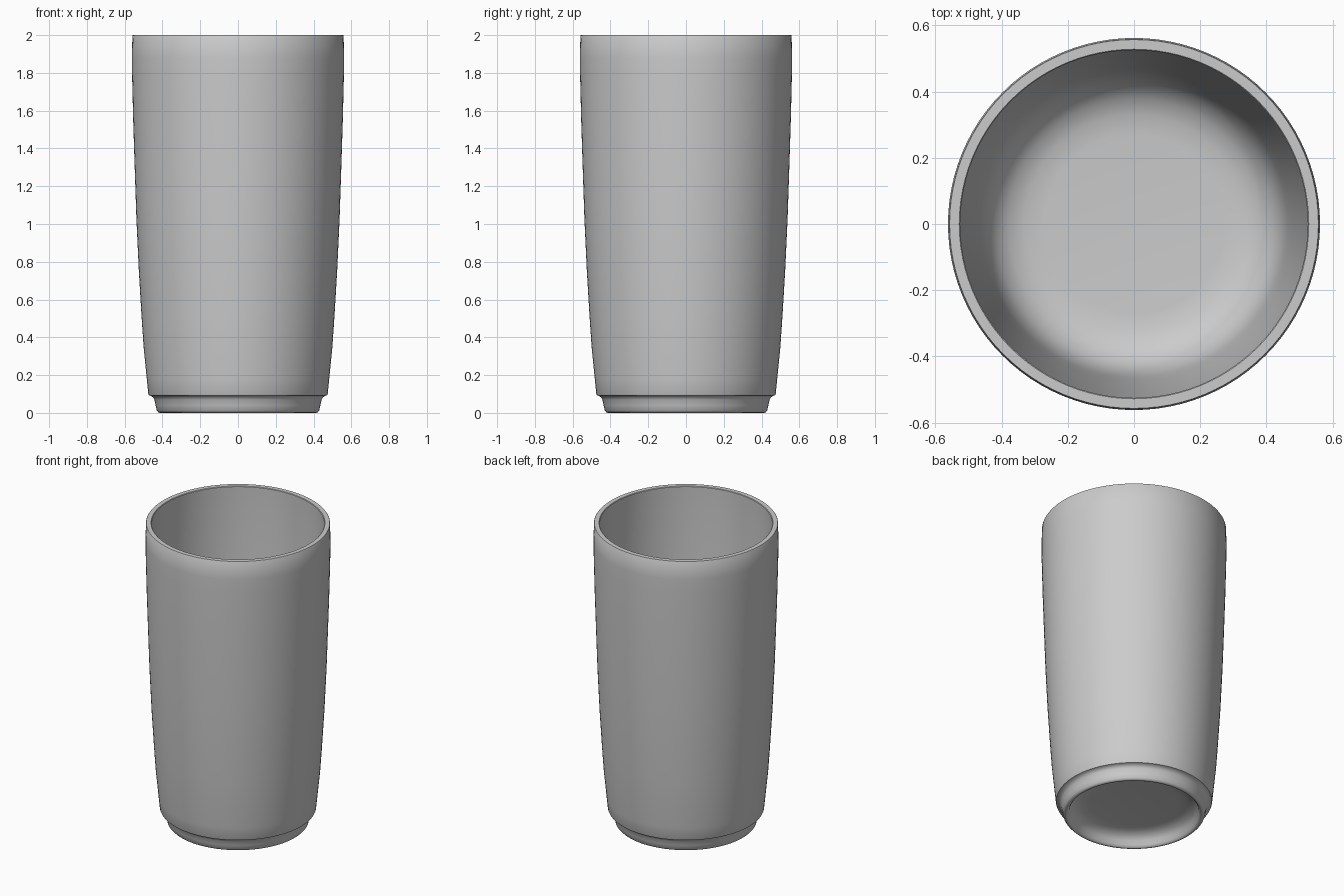
import bpy, bmesh, math
from mathutils import Vector

if "Cube" in bpy.data.objects:
    bpy.data.objects.remove(bpy.data.objects["Cube"])


def lathe(name, profile, steps=96):
    """Turn an (r, z) profile around the z axis."""
    bm = bmesh.new()
    vs = [bm.verts.new((r, 0, z)) for r, z in profile]
    es = [bm.edges.new(p) for p in zip(vs, vs[1:])]
    bmesh.ops.spin(bm, geom=vs + es, cent=(0, 0, 0), axis=(0, 0, 1),
                   angle=math.tau, steps=steps, use_duplicate=False)
    bmesh.ops.remove_doubles(bm, verts=bm.verts[:], dist=1e-4)
    bmesh.ops.recalc_face_normals(bm, faces=bm.faces[:])
    me = bpy.data.meshes.new(name)
    bm.to_mesh(me)
    bm.free()
    ob = bpy.data.objects.new(name, me)
    bpy.context.collection.objects.link(ob)
    bpy.context.view_layer.objects.active = ob
    ob.select_set(True)
    bpy.ops.object.shade_smooth_by_angle(angle=math.radians(40))
    return ob


# recessed underside, from the centre out to the foot
underside = [(0, 0.085), (0.27, 0.085), (0.32, 0.08), (0.36, 0.065),
             (0.385, 0.04), (0.395, 0.015), (0.405, 0.003)]
# foot ring and the step above it
foot = [(0.412, 0), (0.422, 0.003), (0.43, 0.012), (0.436, 0.04),
        (0.443, 0.07), (0.45, 0.083), (0.462, 0.09), (0.472, 0.093)]
# gently flaring outer wall
outer = [(0.475, 0.10), (0.483, 0.18), (0.499, 0.34), (0.51, 0.5),
         (0.525, 0.75), (0.538, 1.03), (0.547, 1.3), (0.555, 1.55),
         (0.561, 1.8), (0.562, 1.88), (0.559, 1.997), (0.557, 2.0)]
# rim and inner wall, curving into the floor
inner = [(0.528, 2.0), (0.525, 1.997), (0.527, 1.85), (0.52, 1.55),
         (0.503, 1.03), (0.49, 0.75), (0.475, 0.5), (0.463, 0.34),
         (0.448, 0.24), (0.42, 0.18), (0.38, 0.145), (0.33, 0.125),
         (0.27, 0.12), (0, 0.12)]

lathe("cup", underside + foot + outer + inner)
